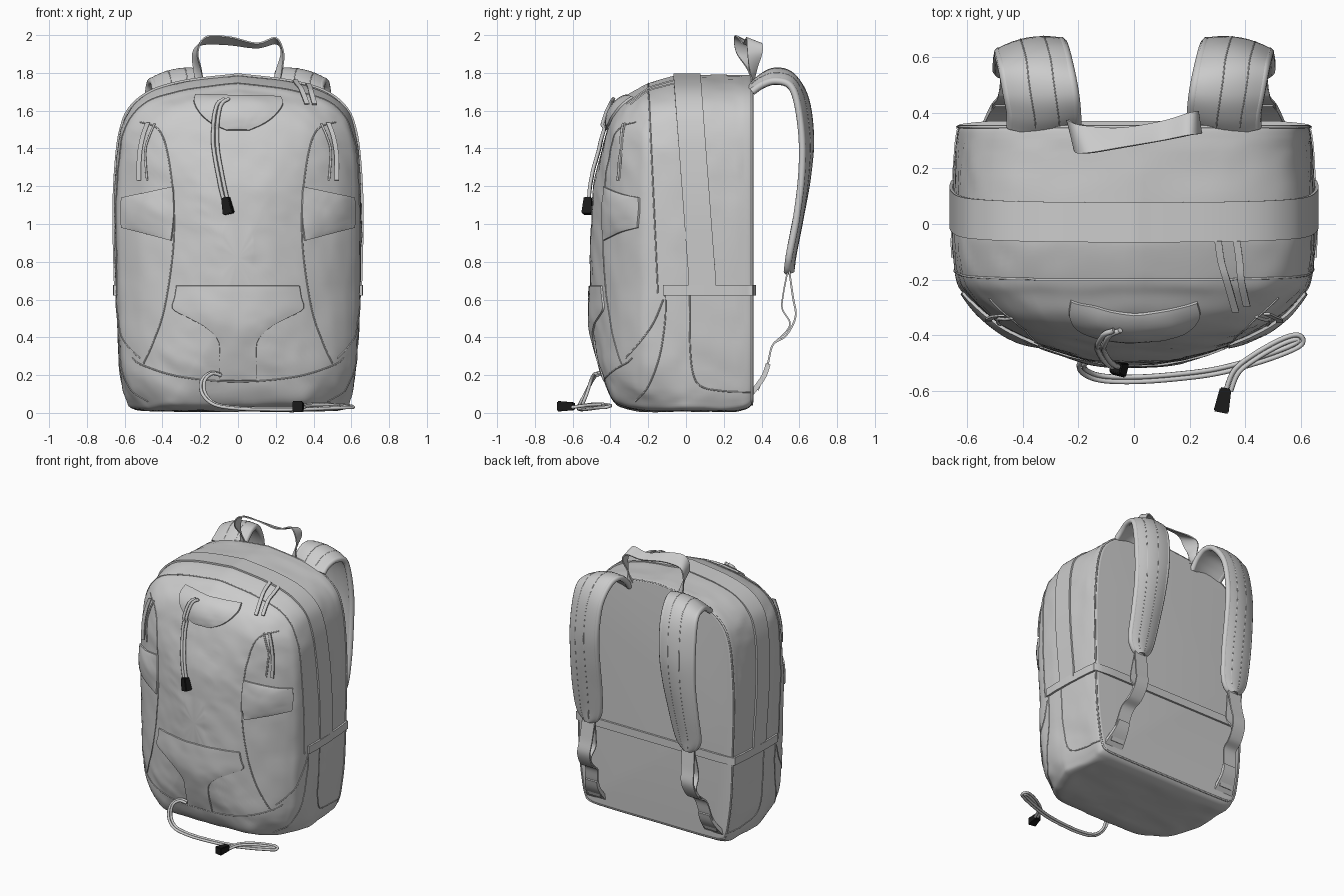
import bpy, bmesh, math
from mathutils import Vector, noise
from mathutils.bvhtree import BVHTree

if "Cube" in bpy.data.objects:
    bpy.data.objects.remove(bpy.data.objects["Cube"])

black = bpy.data.materials.new("black_plastic")
black.diffuse_color = (0.01, 0.01, 0.01, 1)
black.use_nodes = True
black.node_tree.nodes["Principled BSDF"].inputs["Base Color"].default_value = black.diffuse_color


def spline(pts, n):
    """Catmull-Rom resampling of points of any dimension."""
    P, out = [Vector(p) for p in pts], []
    m = len(P) - 1
    for i in range(n + 1):
        t = i / n * m
        k = min(int(t), m - 1)
        f = t - k
        a, b, c, d = P[max(k - 1, 0)], P[k], P[k + 1], P[min(k + 2, m)]
        out.append((b * 2 + (c - a) * f + (a * 2 - b * 5 + c * 4 - d) * f ** 2
                    + (b * 3 - a - c * 3 + d) * f ** 3) * 0.5)
    return out


def finish(name, bm, thick=0, angle=40):
    bmesh.ops.recalc_face_normals(bm, faces=bm.faces)
    me = bpy.data.meshes.new(name)
    bm.to_mesh(me)
    ob = bpy.data.objects.new(name, me)
    bpy.context.collection.objects.link(ob)
    bpy.ops.object.select_all(action='DESELECT')
    ob.select_set(True)
    bpy.context.view_layer.objects.active = ob
    if thick:
        mod = ob.modifiers.new("thickness", 'SOLIDIFY')
        mod.thickness, mod.offset = thick, 0
        bpy.ops.object.modifier_apply(modifier=mod.name)
    bpy.ops.object.shade_smooth_by_angle(angle=math.radians(angle))
    return ob


def grid(rows, closed=False):
    bm = bmesh.new()
    V = [[bm.verts.new(p) for p in r] for r in rows]
    m = len(V[0])
    for a, b in zip(V, V[1:]):
        for j in range(m if closed else m - 1):
            k = (j + 1) % m
            bm.faces.new((a[j], a[k], b[k], b[j]))
    return bm, V


def strip(name, rows, n, thick, bulge=0.0):
    """Ribbon from rows of centre + half-width vector; returns its 9 point rows."""
    R = spline(rows, n)
    C = [Vector(r[:3]) for r in R]
    out = []
    for i, r in enumerate(R):
        w = Vector(r[3:])
        nrm = w.cross(C[min(i + 1, n)] - C[max(i - 1, 0)]).normalized()
        out.append([C[i] + w * (k / 4) + nrm * bulge * (1 - (k / 4) ** 2) for k in range(-4, 5)])
    finish(name, grid(out)[0], thick)
    return out


def tube(name, pts, r=0.004):
    cu = bpy.data.curves.new(name, 'CURVE')
    cu.dimensions, cu.bevel_depth, cu.bevel_resolution, cu.use_fill_caps = '3D', r, 2, True
    sp = cu.splines.new('POLY')
    sp.points.add(len(pts) - 1)
    for q, p in zip(sp.points, pts):
        q.co = (*p, 1)
    bpy.context.collection.objects.link(bpy.data.objects.new(name, cu))


# Main bag: arched outline lofted from the flat back to the domed front
half = spline([(0, 0), (.6, 0), (.84, .005), (.9, .03), (.935, .09), (.97, .2), (.99, .4), (1, .6),
               (.98, .75), (.943, .84), (.87, .902), (.70, .952), (.42, .982), (0, 1)], 65)
outline = half + [Vector((-p.x, p.y)) for p in half[-2:0:-1]]
KEYS = [(.357, .60, .07, 1.765), (.35, .628, .045, 1.785), (.30, .64, .015, 1.79), (.15, .65, .01, 1.79),
        (0, .655, .01, 1.785), (-.08, .655, .01, 1.78), (-.2, .64, .01, 1.745), (-.26, .605, .015, 1.71),
        (-.33, .535, .03, 1.67), (-.38, .46, .06, 1.605), (-.43, .36, .17, 1.46), (-.46, .275, .27, 1.34),
        (-.49, .17, .43, 1.2), (-.505, .08, .65, 1.0)]


def on_ring(k, p, grow=0):
    x = p.x * (k[1] + grow)
    if k[0] < 0:  # the base narrows toward the front
        x *= 1 - .2 * min(1, -k[0] / .35) * max(0, 1 - p.y / .15) ** 2
    return Vector((x, k[0], k[2] - grow + p.y * (k[3] - k[2] + 2 * grow)))


def crumple(p):
    if p.y < .3:
        q = Vector((p.x * 5, p.y * 5, p.z * 8 + p.x * 3))
        amt = .006 + .006 * max(0, 1 - p.z / .5)
        p = p + noise.noise_vector(q) * amt + noise.noise_vector(q * 2.3) * .0035
        p.z = max(p.z, .002)
    return p


bm, V = grid([[crumple(on_ring(k, p)) for p in outline] for k in spline(KEYS, 78)], True)
bm.faces.new(V[0])
tip = bm.verts.new((0, -.51, .82))
for a, b in zip(V[-1], V[-1][1:] + V[-1][:1]):
    bm.faces.new((a, b, tip))
bmesh.ops.recalc_face_normals(bm, faces=bm.faces)
bvh = BVHTree.FromBMesh(bm)
finish("main_bag", bm, angle=50)


def drape(p, d, off):
    """Project a point along direction d onto the bag, lifted by off."""
    p, d = Vector(p), Vector(d)
    h = bvh.ray_cast(p - d * 3, d)
    if h[0] is None:
        h = bvh.find_nearest(p)
    return h[0] + h[1] * off


def front(x, z, off=0.0):
    return drape((x, 0, z), (0, 1, 0), off)


def side(s, y, z, off=0.0):
    return drape((0, y, z), (-s, 0, 0), off)


def panel(name, rows, h):
    """Raised fabric patch; each row is left x,z and right x,z."""
    n = 22
    T = [0, .012] + [i / n for i in range(1, n)] + [.988, 1]
    fine = spline(rows, 500)
    out = []
    for i, t in enumerate(T):
        r = fine[round(t * 500)]
        row = []
        for j, u in enumerate(T):
            edge = i in (0, len(T) - 1) or j in (0, len(T) - 1)
            off = -.005 if edge else h * (.35 + .65 * math.sin(math.pi * t) * math.sin(math.pi * u))
            row.append(front(r[0] + (r[2] - r[0]) * u, r[1] + (r[3] - r[1]) * u, off))
        out.append(row)
    finish(name, grid(out)[0])


def sym(z, w):
    return (-w, z, w, z)


# Front patches
panel("lower_front_pocket", [sym(.675, .33), sym(.61, .34), sym(.55, .35), sym(.5, .26), sym(.45, .17),
                             sym(.38, .105), sym(.28, .1), sym(.17, .1)], .022)
panel("upper_front_flap", [(-.23, 1.68, .23, 1.67), (-.235, 1.64, .24, 1.63), (-.2, 1.58, .2, 1.575),
                           (-.14, 1.53, .14, 1.53), (-.06, 1.495, .06, 1.495)], .03)

for s, tag in ((1, "right"), (-1, "left")):
    # Wings and seams on the front and sides
    panel("side_wing_" + tag, [(s * .34, 1.2, s * .615, 1.14), (s * .335, 1.05, s * .62, 1.06),
                               (s * .35, .91, s * .615, .98)], .028)
    tube("front_seam_" + tag, [front(s * p.x, p.y) for p in spline(
        [(.52, 1.54), (.42, 1.5), (.37, 1.36), (.34, 1.1), (.345, .85), (.39, .55), (.45, .37), (.5, .26)], 50)])
    tube("lower_side_pocket_seam_" + tag, [side(s, p.x, p.y) for p in spline(
        [(-.11, .66), (-.11, .5), (-.14, .3), (-.2, .14), (-.27, .06)], 30)])
    tube("front_pocket_edge_" + tag, [side(s, p.x, p.y) for p in spline(
        [(-.12, .6), (-.17, .48), (-.24, .38), (-.32, .29)], 20)])
    tube("base_side_seam_" + tag, [side(s, p.x, p.y) for p in spline(
        [(.02, .64), (.02, .4), (.035, .22), (.08, .14), (.2, .115), (.34, .11)], 30)])
    # Pull loops on the wing pockets
    strip("pocket_pull_" + tag, [(*front(s * x, z, .016), .012, 0, 0) for x, z in (
        (.47, 1.53), (.495, 1.46), (.512, 1.36), (.515, 1.23))], 16, .008)
    tube("pocket_zip_" + tag, [front(s * p.x, p.y, .003) for p in spline(
        [(.44, 1.53), (.47, 1.46), (.49, 1.38), (.48, 1.23)], 20)], .006)

    # Padded shoulder strap with piped edges and stitching
    rows = [(.325, .35, 1.70, .115, 0, 0), (.325, .40, 1.75, .115, 0, -.015), (.335, .47, 1.782, .118, 0, -.025),
            (.35, .55, 1.76, .118, 0, -.025), (.365, .61, 1.65, .113, -.02, -.01), (.375, .635, 1.45, .11, -.02, 0),
            (.38, .622, 1.25, .105, -.01, 0), (.39, .585, 1.03, .10, 0, 0), (.40, .55, .85, .088, 0, 0),
            (.40, .54, .78, .06, 0, 0), (.40, .537, .75, .025, 0, 0)]
    out = strip("shoulder_strap_" + tag, [(s * r[0], r[1], r[2], r[3], s * r[4], s * r[5]) for r in rows],
                60, .035, .02)
    tube("strap_piping_" + tag, [r[0] for r in out] + [r[8] for r in out[::-1]], .02)
    for k in (3, 6):
        tube("strap_stitching_%s_%d" % (tag, k), [
            r[k] + (r[4] - (r[0] + r[8]) / 2).normalized() * .016 for r in out[3:-4]], .003)
    # Adjusting webbing and its anchor tab
    strip("webbing_" + tag, [(s * x, y, z, .05, 0, 0) for x, y, z in (
        (.40, .54, .8), (.41, .565, .62), (.42, .58, .51), (.43, .53, .41), (.44, .46, .36),
        (.46, .43, .25), (.47, .38, .12))], 40, .01)
    strip("webbing_return_" + tag, [(s * x, y, z, .045, 0, 0) for x, y, z in (
        (.40, .54, .76), (.41, .515, .63), (.415, .51, .55), (.425, .55, .48), (.43, .53, .43),
        (.44, .465, .37))], 30, .008)
    strip("anchor_tab_" + tag, [(s * .455, .435, .26, .045, 0, 0), (s * .465, .41, .19, .055, 0, 0),
                                (s * .475, .345, .10, .075, 0, 0)], 12, .026)

# Seams that cross the whole front or run round the bag
tube("base_front_seam", [front(p.x, p.y) for p in spline(
    [(-.56, .29), (-.5, .25), (-.3, .19), (0, .165), (.3, .19), (.5, .25), (.56, .29)], 60)])
upper = [p for p in half if p.y > .355]
arch = upper + [Vector((-p.x, p.y)) for p in upper[-2::-1]]
tube("gusset_seam", [drape(on_ring(KEYS[6], p), (0, 0, -1), 0) if p.y > .97 else
                     side(math.copysign(1, p.x), -.2 + .08 * (1 - p.y), .01 + p.y * 1.735) for p in arch])
tube("back_edge_piping", [on_ring((.35, .632, .045, 1.783), p) for p in outline + outline[:1]], .006)

# Raised flap covering the main zip, leaning back as it drops down the sides
band = []
for p in arch:
    f = min(1, (1 - p.y) / .6)
    band.append((*on_ring((.005 + .08 * f, .654, .01, 1.786), p, .005), 0, .072, 0))
strip("zip_cover", band, len(band) * 2, .012)

# Compression webbing round the sides and back
ys = [-.12 + .46 * i / 10 for i in range(11)]
xs = [.62 - 1.24 * i / 12 for i in range(13)]
path = [side(1, y, .65, .006) for y in ys] + [drape((x, 0, .65), (0, -1, 0), .006) for x in xs] \
    + [side(-1, y, .65, .006) for y in ys[::-1]]
strip("compression_webbing", [(*p, 0, 0, .028) for p in path], 2 * (len(path) - 1), .016)

# Carry handle, a twisted ribbon
strip("carry_handle", [(-.2, .355, 1.74, .02, 0, 0), (-.215, .345, 1.82, .02, -.02, 0),
                       (-.225, .32, 1.91, .012, -.055, 0), (-.18, .305, 1.97, .01, -.05, .02),
                       (-.05, .31, 1.97, .005, -.035, .02), (.1, .335, 1.945, 0, -.035, .012),
                       (.2, .36, 1.97, 0, -.04, .015), (.235, .365, 1.91, .005, -.04, 0),
                       (.22, .355, 1.82, .015, -.02, 0), (.2, .355, 1.74, .02, 0, 0)], 70, .008)

# Main zip pulls
for i, dx in enumerate((0, .065)):
    pts = [drape((.30 + dx, -.06, 0), (0, 0, -1), .016), drape((.31 + dx, -.13, 0), (0, 0, -1), .018),
           drape((.33 + dx * .8, -.2, 0), (0, 0, -1), .02), front(.36 + dx * .6, 1.62, .02)]
    strip("zip_pull_%d" % i, [(*p, .013, 0, 0) for p in pts], 20, .008)


def toggle(name, at, direction):
    bm = bmesh.new()
    bmesh.ops.create_cone(bm, cap_ends=True, segments=4, radius1=.034, radius2=.046, depth=.09)
    bmesh.ops.bevel(bm, geom=bm.edges[:], offset=.005, segments=2, affect='EDGES')
    ob = finish(name, bm)
    ob.rotation_euler = Vector(direction).to_track_quat('Z', 'Y').to_euler()
    ob.rotation_euler.rotate_axis('Z', math.pi / 4)
    ob.scale = (.85, .85, 1)
    ob.location = at
    ob.data.materials.append(black)


# Upper and lower double draw cords with black toggles
line = spline([(-.06, 1.64), (-.1, 1.61), (-.12, 1.5), (-.115, 1.38), (-.09, 1.24), (-.065, 1.12)], 40)
for i, dx in enumerate((-.011, .011)):
    tube("upper_cord_%d" % i, [front(p.x + dx, p.y, .036 if p.y > 1.5 else .018) for p in line], .01)
toggle("upper_toggle", front(-.058, 1.095, .02), (.2, -.05, -1))

line = spline([(-.09, -.46, .2), (-.14, -.475, .21), (-.185, -.5, .17), (-.18, -.53, .1), (-.12, -.555, .045),
               (0, -.56, .025), (.15, -.55, .02), (.3, -.53, .02), (.45, -.49, .025), (.56, -.45, .03),
               (.6, -.425, .03), (.585, -.408, .035), (.53, -.425, .04), (.44, -.475, .045), (.37, -.53, .04),
               (.34, -.6, .03)], 90)
for i, s in enumerate((-1, 1)):
    pts = []
    for k, p in enumerate(line):
        t = line[min(k + 1, 90)] - line[max(k - 1, 0)]
        pts.append(p + t.cross(Vector((0, -.3, 1))).normalized() * .009 * s)
    tube("lower_cord_%d" % i, pts, .009)
toggle("lower_toggle", (.322, -.635, .035), (-.2, -1, 0))
